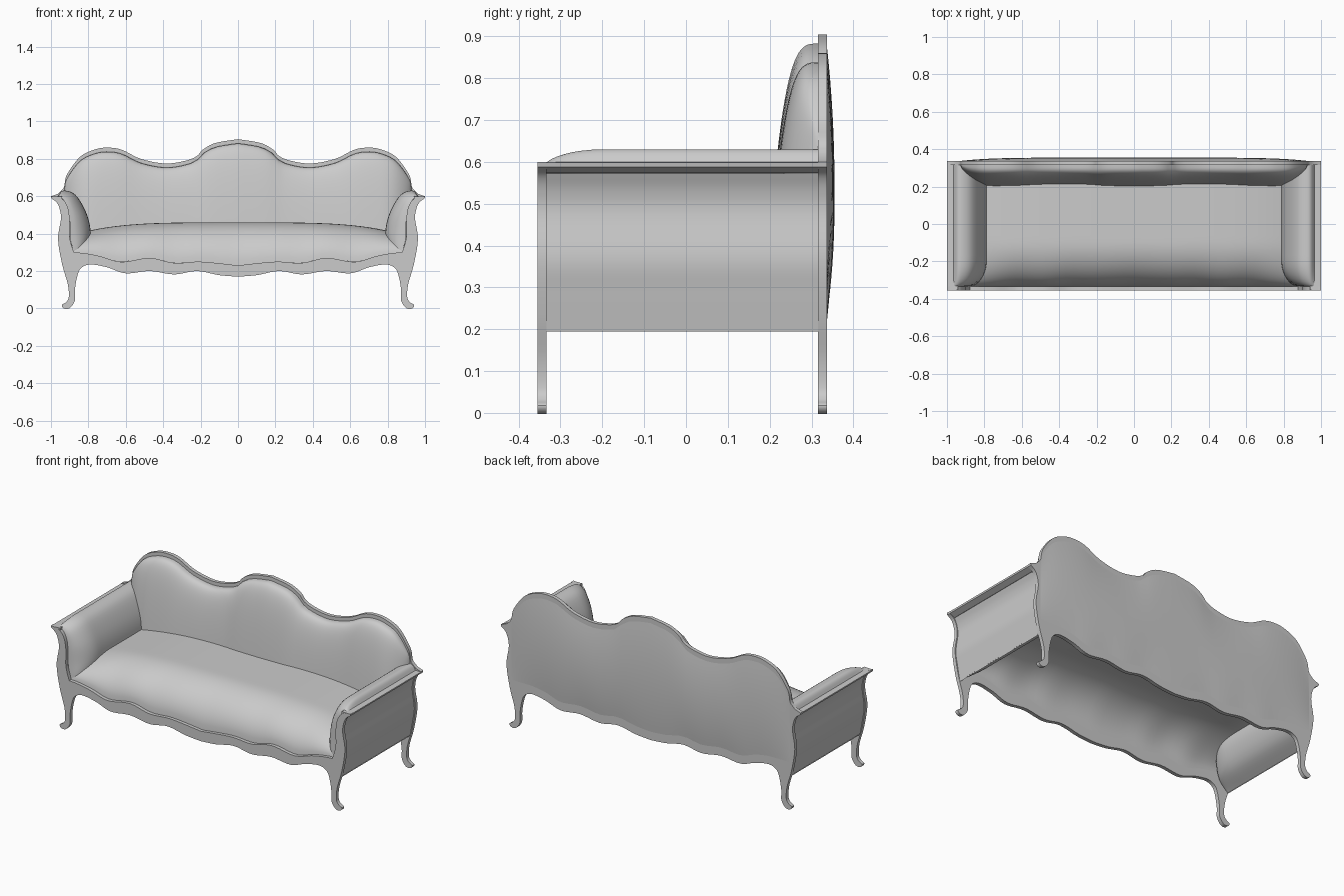
import bpy, bmesh, math

if "Cube" in bpy.data.objects:
    bpy.data.objects.remove(bpy.data.objects["Cube"])


def make(name, verts, faces, angle=35):
    me = bpy.data.meshes.new(name)
    me.from_pydata(verts, [], faces)
    bm = bmesh.new()
    bm.from_mesh(me)
    bmesh.ops.recalc_face_normals(bm, faces=bm.faces)
    bm.to_mesh(me)
    bm.free()
    me.shade_smooth()
    me.set_sharp_from_angle(angle=math.radians(angle))
    ob = bpy.data.objects.new(name, me)
    bpy.context.collection.objects.link(ob)
    return ob


def smooth(pts, n=5):
    """Catmull-Rom curve through 2D points."""
    p = [pts[0]] + list(pts) + [pts[-1]]
    out = []
    for i in range(1, len(p) - 2):
        for k in range(n):
            t = k / n
            out.append(tuple(0.5 * (2 * b + (c - a) * t + (2 * a - 5 * b + 4 * c - d) * t * t
                                    + (3 * b - a - 3 * c + d) * t ** 3)
                             for a, b, c, d in zip(p[i - 1], p[i], p[i + 1], p[i + 2])))
    return out + [tuple(pts[-1])]


def height(curve, x):
    """Height of a half curve (running along x) at |x|."""
    c = sorted(curve)
    x = abs(x)
    for (x0, z0), (x1, z1) in zip(c, c[1:]):
        if x0 <= x <= x1 and x1 > x0:
            return z0 + (z1 - z0) * (x - x0) / (x1 - x0)
    return c[-1][1]


def prism(name, pts, y0, y1):
    n = len(pts)
    v = [(x, y, z) for y in (y0, y1) for x, z in pts]
    f = [tuple(range(n)), tuple(range(2 * n - 1, n - 1, -1))]
    f += [(i, (i + 1) % n, n + (i + 1) % n, n + i) for i in range(n)]
    return make(name, v, f)


def grid(name, fn, nu, nv):
    """Surface patch from fn(u, v), u and v in 0..1."""
    v = [fn(i / nu, j / nv) for i in range(nu + 1) for j in range(nv + 1)]
    w = nv + 1
    f = [(i * w + j, i * w + j + 1, (i + 1) * w + j + 1, (i + 1) * w + j)
         for i in range(nu) for j in range(nv)]
    return make(name, v, f, 60)


def both_halves(half):
    return half + [(-x, z) for x, z in reversed(half) if x > 1e-6]


def dome(d, r):
    """Quarter-circle rise over distance r."""
    return math.sqrt(max(0, 1 - (1 - min(1, max(0, d / r))) ** 2))


# Half outlines in x, z
apron = [(0, .17), (.1, .178), (.22, .2), (.34, .182), (.47, .2), (.6, .188), (.7, .22), (.79, .235)]
leg_in = [(.84, .215), (.86, .17), (.872, .1), (.873, .04), (.9, .002), (.93, 0)]
leg_out = [(.942, .018), (.92, .033), (.905, .06), (.91, .13), (.94, .235), (.962, .37),
           (.947, .476), (.953, .53), (.97, .567), (.998, .588)]
arm_front = [(1, .6), (.945, .59), (.912, .545), (.9, .476), (.9, .38), (.878, .3)]
seat_line = [(.878, .3), (.82, .295), (.74, .28), (.66, .255), (.6, .25), (.47, .27),
             (.34, .243), (.2, .25), (0, .23)]
crest = [(.95, .625), (.93, .65), (.915, .715), (.845, .81), (.765, .85), (.695, .86), (.62, .848),
         (.52, .8), (.39, .775), (.28, .79), (.22, .815), (.187, .85), (.12, .885), (0, .905)]

low = smooth(apron + leg_in + leg_out)
seat_c, crest_c = smooth(seat_line), smooth(crest)
apron_c = smooth(apron)

# Carved frames with their legs
prism("front_frame", both_halves(low + smooth(arm_front) + seat_c[1:]), -.355, -.333)
prism("back_frame", both_halves(low + [(1, .6), (.965, .612)] + crest_c), .315, .337)


# Sprung seat
def seat(u, v):
    x = .9 * math.sin((u - .5) * math.pi)
    d = .635 * v ** 1.8
    w = height(seat_c, x)
    top = .46 - .045 * abs(x / .8) ** 4
    return x, -.335 + d, w + (top - w) * dome(d, .24)


grid("seat", seat, 60, 24)


# Backrest padding, following the crest
def backrest(u, v):
    x = .928 * math.sin((u - .5) * math.pi)
    top, bot = height(crest_c, x) - .022, .36
    h = (top - bot) * v ** 2
    z = top - h
    depth = .115 * min(1, h / .45) ** .3 * dome(.928 - abs(x), .16)
    return x, .316 - depth, z


grid("backrest_cushion", backrest, 80, 24)


# Slightly bowed outside back
def outside_back(u, v):
    s, t = math.sin((u - .5) * math.pi), 2 * v - 1
    x = .93 * s
    bot = height(apron_c, min(abs(x), .79)) + .05
    top = height(crest_c, x) - .03
    z = bot + (top - bot) * v
    return x, .337 + .018 * (1 - s ** 6) * (1 - t * t), z


grid("outside_back", outside_back, 60, 16)

# Arms: padding, outer panel and top rail on each side
pad_edge = smooth([(.965, .598), (.94, .588), (.912, .545), (.9, .476), (.898, .38),
                   (.88, .3), (.885, .25), (.93, .2)])
pad_full = smooth([(.965, .598), (.935, .63), (.87, .608), (.815, .52), (.79, .43),
                   (.795, .35), (.84, .26), (.93, .2)])
panel = smooth([(.928, .195), (.945, .29), (.956, .37), (.942, .476), (.948, .53), (.965, .572)])
rail = [(.94, .58), (.965, .574), (.998, .588), (1, .598), (.94, .6)]
for side, sx in (("right", 1), ("left", -1)):
    def pad(u, v):
        i = round(v * (len(pad_edge) - 1))
        d = .65 * u ** 1.7
        b = dome(d, .14)
        (x0, z0), (x1, z1) = pad_edge[i], pad_full[i]
        return sx * (x0 + (x1 - x0) * b), -.335 + d, z0 + (z1 - z0) * b

    def outer(u, v):
        x, z = panel[round(v * (len(panel) - 1))]
        return sx * x, -.335 + .652 * u, z

    grid(side + "_arm_cushion", pad, 20, len(pad_edge) - 1)
    grid(side + "_arm_panel", outer, 4, len(panel) - 1)
    prism(side + "_arm_rail", [(sx * x, z) for x, z in rail], -.354, .336)
